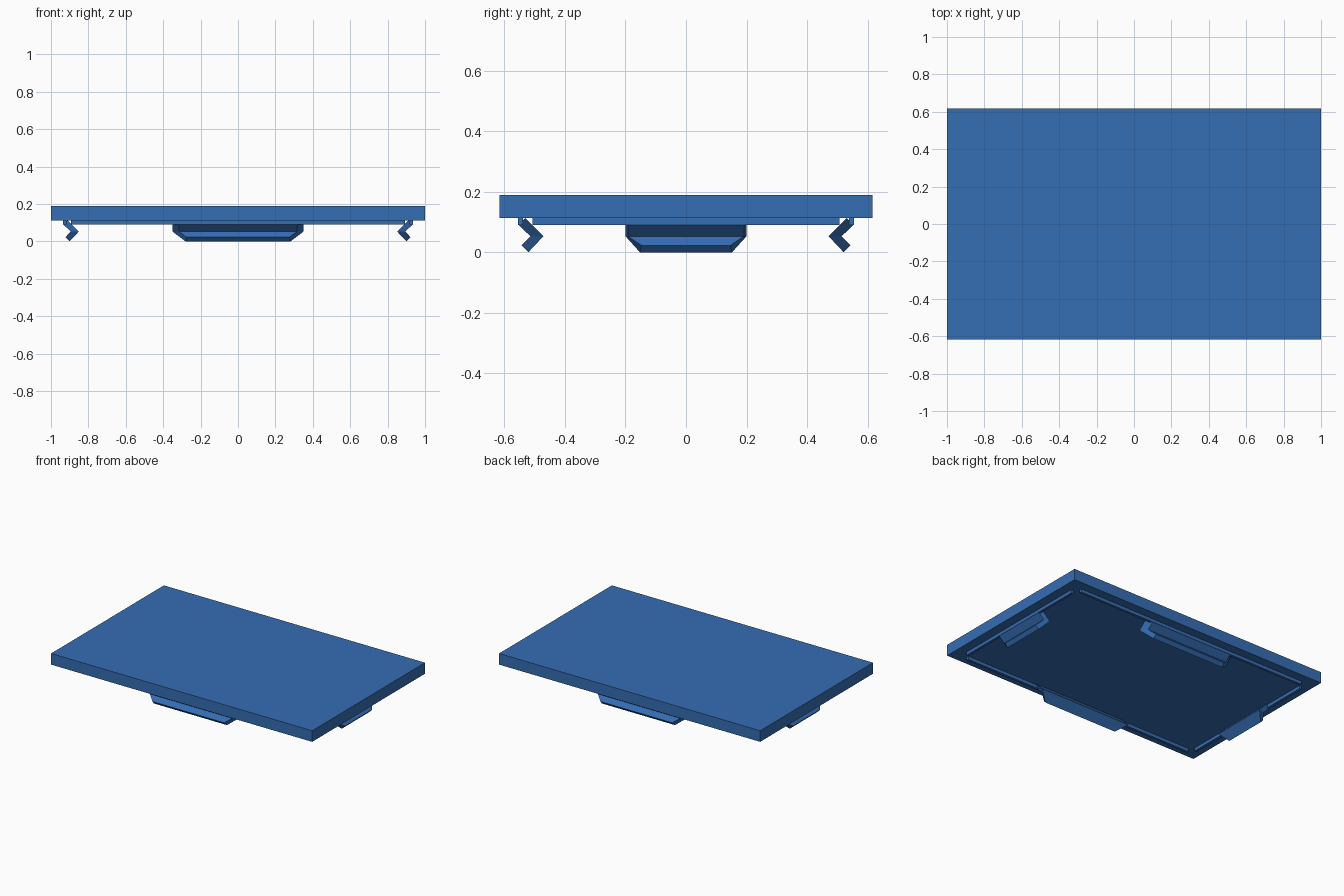
import bpy, bmesh
from mathutils import Matrix
from math import pi

if "Cube" in bpy.data.objects:
    bpy.data.objects.remove(bpy.data.objects["Cube"])

blue = bpy.data.materials.new("blue plastic")
blue.diffuse_color = (0.036, 0.155, 0.456, 1)
blue.use_nodes = True
blue.node_tree.nodes["Principled BSDF"].inputs["Base Color"].default_value = blue.diffuse_color


def finish(name, bm):
    bmesh.ops.recalc_face_normals(bm, faces=bm.faces)
    mesh = bpy.data.meshes.new(name)
    bm.to_mesh(mesh)
    bm.free()
    mesh.materials.append(blue)
    obj = bpy.data.objects.new(name, mesh)
    bpy.context.collection.objects.link(obj)
    return obj


def box(name, x0, x1, y0, y1, z0, z1):
    bm = bmesh.new()
    bmesh.ops.create_cube(bm, size=1)
    for v in bm.verts:
        v.co = ((x0 + x1) / 2 + v.co.x * (x1 - x0),
                (y0 + y1) / 2 + v.co.y * (y1 - y0),
                (z0 + z1) / 2 + v.co.z * (z1 - z0))
    return finish(name, bm)


def clip(name, edge, angle, inner, outer, tip):
    """V-shaped snap hook hanging from the edge strip, lip tapered to the tip."""
    # stations along the hook: (inset from edge, z, half width) for each face
    stations = [
        ((0.024, 0.114, inner), (0.001, 0.091, outer)),
        ((0.084, 0.053, inner), (0.041, 0.053, outer)),
        ((0.034, 0.0, tip), (0.012, 0.023, tip - 0.005)),
    ]
    bm = bmesh.new()
    rings = []
    for (yi, zi, wi), (yo, zo, wo) in stations:
        pts = [(-wi, yi, zi), (wi, yi, zi), (wo, yo, zo), (-wo, yo, zo)]
        rings.append([bm.verts.new((x, y - edge, z)) for x, y, z in pts])
    for a, b in zip(rings, rings[1:]):
        for i in range(4):
            j = (i + 1) % 4
            bm.faces.new((a[i], a[j], b[j], b[i]))
    bm.faces.new(rings[0])
    bm.faces.new(rings[-1])
    bmesh.ops.rotate(bm, verts=bm.verts, matrix=Matrix.Rotation(angle, 3, 'Z'))
    return finish(name, bm)


# Flat cover plate
box("cover_plate", -1, 1, -0.617, 0.617, 0.113, 0.19)

# Thin locating strips under the plate, open at the corners
X, Y, W = 0.935, 0.555, 0.017
for s, side in ((-1, "front"), (1, "back")):
    y = sorted((s * Y, s * (Y - W)))
    box(side + "_strip", -0.893, 0.893, *y, 0.091, 0.114)
for s, side in ((-1, "left"), (1, "right")):
    x = sorted((s * X, s * (X - W)))
    box(side + "_strip", *x, -0.507, 0.507, 0.091, 0.114)

# Snap clips: long pair front and back, short pair on the sides
for side, angle in (("front", 0), ("back", pi)):
    clip(side + "_clip", Y, angle, 0.35, 0.315, 0.28)
for side, angle in (("right", pi / 2), ("left", -pi / 2)):
    clip(side + "_clip", X, angle, 0.20, 0.192, 0.152)
